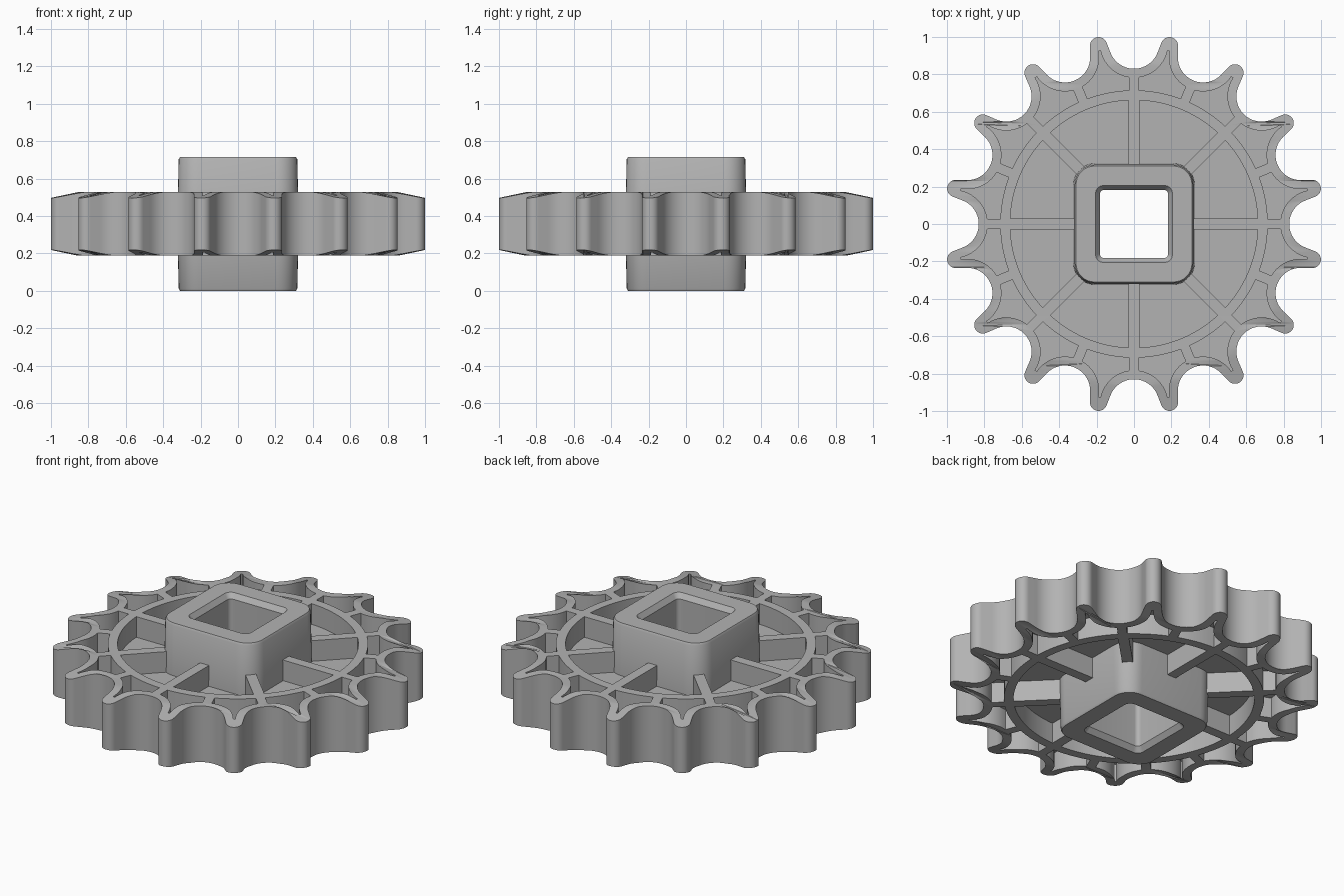
import bpy, bmesh
from math import sin, cos, pi, radians, hypot, asin

if "Cube" in bpy.data.objects:
    bpy.data.objects.remove(bpy.data.objects["Cube"], do_unlink=True)

TEETH = 16
PITCH = 2 * pi / TEETH
MID = 0.358          # height of the middle plane
HALF = 0.17          # half the thickness of the toothed wheel

grey = bpy.data.materials.new("plain_grey")
grey.use_nodes = True
colour = (0.45, 0.45, 0.45, 1)
grey.diffuse_color = colour
grey.node_tree.nodes["Principled BSDF"].inputs["Base Color"].default_value = colour


def arc(cx, cy, r, a0, a1, n):
    """Points on an arc, angles in radians."""
    steps = [a0 + (a1 - a0) * i / (n - 1) for i in range(n)]
    return [(cx + r * cos(a), cy + r * sin(a)) for a in steps]


def turn(points, a):
    return [(x * cos(a) - y * sin(a), x * sin(a) + y * cos(a)) for x, y in points]


def mirror(points):
    return [(-x, y) for x, y in reversed(points)]


def finish(name, bm):
    bmesh.ops.remove_doubles(bm, verts=bm.verts, dist=0.0005)
    bmesh.ops.recalc_face_normals(bm, faces=bm.faces)
    mesh = bpy.data.meshes.new(name)
    bm.to_mesh(mesh)
    bm.free()
    mesh.materials.append(grey)
    obj = bpy.data.objects.new(name, mesh)
    bpy.context.collection.objects.link(obj)
    bpy.ops.object.select_all(action="DESELECT")
    obj.select_set(True)
    bpy.context.view_layer.objects.active = obj
    bpy.ops.object.shade_smooth_by_angle(angle=radians(35))
    return obj


def plate(loops, half):
    """Filled flat outline with holes, extruded both ways, as a bmesh."""
    curve = bpy.data.curves.new("outline", "CURVE")
    curve.dimensions = "2D"
    curve.fill_mode = "BOTH"
    curve.extrude = half
    for loop in loops:
        spline = curve.splines.new("POLY")
        spline.points.add(len(loop) - 1)
        for p, (x, y) in zip(spline.points, loop):
            p.co = (x, y, 0, 1)
        spline.use_cyclic_u = True
    helper = bpy.data.objects.new("outline", curve)
    bpy.context.collection.objects.link(helper)
    mesh = helper.evaluated_get(bpy.context.evaluated_depsgraph_get()).to_mesh()
    bm = bmesh.new()
    bm.from_mesh(mesh)
    bpy.data.objects.remove(helper, do_unlink=True)
    bpy.data.curves.remove(curve)
    return bm


# Toothed outline: a wide root arc and a small tip arc per tooth
ROOT_Y, ROOT_R = 0.965, 0.135
TIP_Y, TIP_R = 0.972, 0.046
flank = radians(-21)
root = arc(0, ROOT_Y, ROOT_R, -pi - flank, flank, 17)
tip_mid = pi / 2 - PITCH / 2
tip = arc(TIP_Y * cos(tip_mid), TIP_Y * sin(tip_mid), TIP_R,
          pi + flank, 2 * tip_mid - pi - flank, 13)
outline = []
for i in range(TEETH):
    outline += turn(root + tip, -i * PITCH)

# Tooth pocket, symmetric about its own tooth
RING_OUT, RING_IN, WALL, RIB = 0.715, 0.662, 0.048, 0.026
pocket_r = ROOT_R + WALL
start = -pi / 2 + asin(RIB / pocket_r)
side = arc(0, ROOT_Y, pocket_r, start, radians(-12), 12)
edge = asin(RIB / RING_OUT)
base = arc(0, 0, RING_OUT, pi / 2 - PITCH / 2, pi / 2 - edge, 5)
half_pocket = turn(base + side, PITCH / 2)
pocket = half_pocket + mirror(half_pocket)[:-1]

# Large panel between two spokes
SPOKE, INNER = 0.03, 0.295
out_a, in_a = asin(SPOKE / RING_IN), asin(SPOKE / INNER)
panel = (arc(0, 0, RING_IN, out_a, pi / 4 - out_a, 13)
         + arc(0, 0, INNER, pi / 4 - in_a, in_a, 7))

bore = arc(0, 0, 0.27, 0, 2 * pi, 49)[:-1]
loops = [outline, bore]
loops += [turn(pocket, (i + 0.5) * PITCH) for i in range(TEETH)]
loops += [turn(panel, i * pi / 4) for i in range(8)]

# Rim, ring, spokes and small ribs in one piece, thinning toward the tooth tips
bm = plate(loops, HALF)
for v in bm.verts:
    drop = max(0, hypot(v.co.x, v.co.y) - 0.86) * 0.2
    v.co.z += -drop if v.co.z > 0 else drop
toothed_wheel = finish("toothed_wheel", bm)
toothed_wheel.location.z = MID

# Thin web closing the pockets at mid height
web = finish("web", plate([[(x * 0.98, y * 0.98) for x, y in outline], bore], 0.045))
web.location.z = MID


# Hub: rounded square tube with a chamfered square hole
def rounded_square(half, r):
    points = []
    for k in range(4):
        points += turn(arc(half - r, half - r, r, 0, pi / 2, 9), k * pi / 2)
    return points


TOP = 2 * MID
profile = [(0.31, 0.1, 0), (0.317, 0.107, 0.012), (0.325, 0.115, MID),
           (0.317, 0.107, TOP - 0.012), (0.31, 0.1, TOP),
           (0.205, 0.04, TOP), (0.183, 0.025, TOP - 0.03),
           (0.183, 0.025, 0.03), (0.205, 0.04, 0)]
bm = bmesh.new()
rings = [[bm.verts.new((x, y, z)) for x, y in rounded_square(h, r)] for h, r, z in profile]
for a, b in zip(rings, rings[1:] + rings[:1]):
    for i in range(len(a)):
        j = (i + 1) % len(a)
        bm.faces.new((a[i], a[j], b[j], b[i]))
finish("hub", bm)
